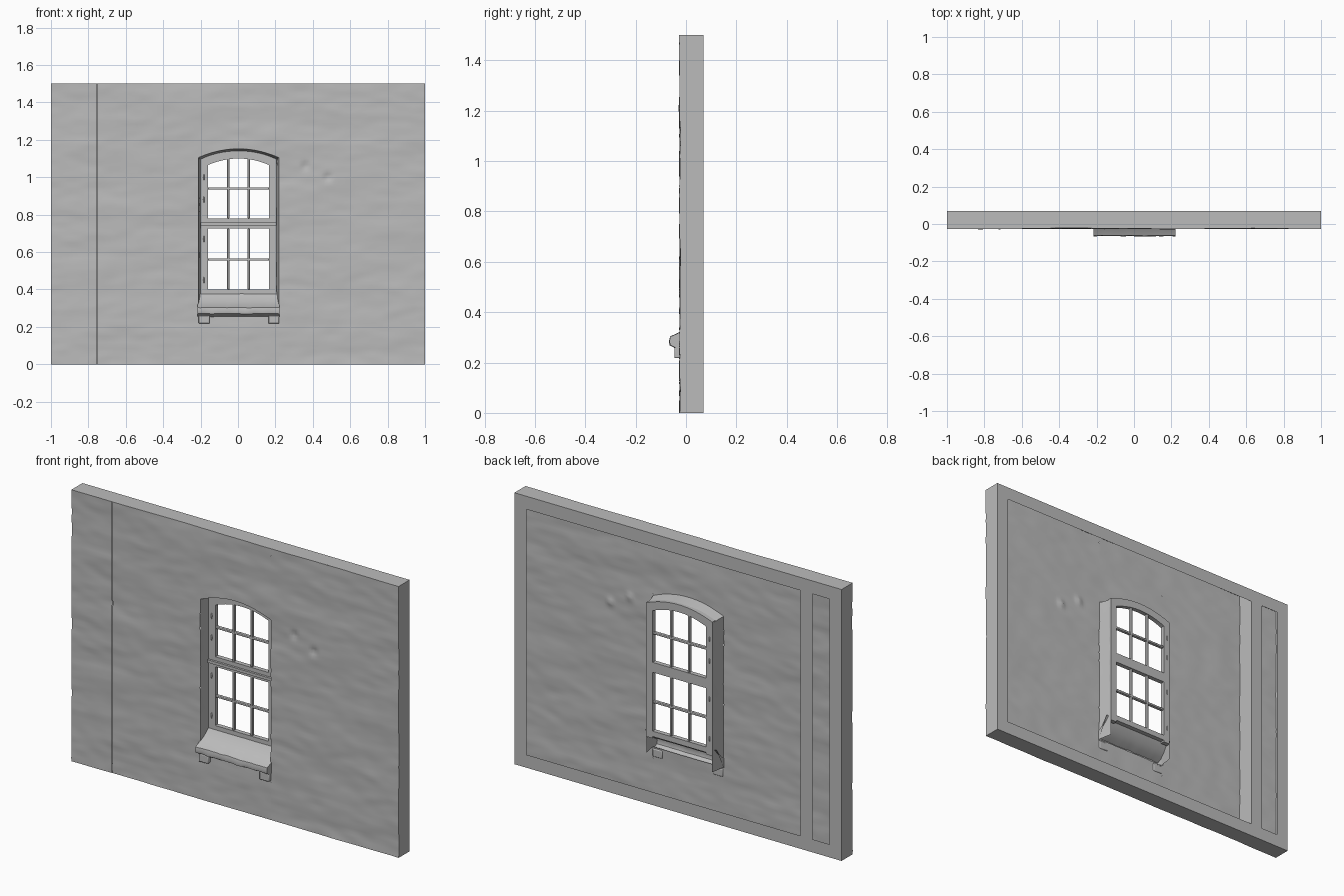
import bpy, bmesh
from math import exp
from mathutils import Vector, noise

cube = bpy.data.objects.get("Cube")
if cube:
    bpy.data.objects.remove(cube, do_unlink=True)

# One plaster grey for everything
GREY = (0.5, 0.5, 0.5, 1)
plaster = bpy.data.materials.new("plaster_grey")
plaster.use_nodes = True
plaster.diffuse_color = GREY
bsdf = plaster.node_tree.nodes["Principled BSDF"]
bsdf.inputs["Base Color"].default_value = GREY
bsdf.inputs["Roughness"].default_value = 0.9

BACK = 0.07                  # back plane of the wall
TOP = 1.5
SEAM = -0.75                 # joint between the two front sheets
MID, HALF = 0.003, 0.215     # window centre and half width
SILL_Z = 0.27                # bottom of the wall opening
FRAME = (0.03, 0.055)        # front and back of the window frame


def finish(name, bm, angle=0.6):
    mesh = bpy.data.meshes.new(name)
    bm.to_mesh(mesh)
    bm.free()
    obj = bpy.data.objects.new(name, mesh)
    bpy.context.collection.objects.link(obj)
    mesh.materials.append(plaster)
    bpy.ops.object.select_all(action="DESELECT")
    obj.select_set(True)
    bpy.context.view_layer.objects.active = obj
    bpy.ops.object.shade_smooth_by_angle(angle=angle)
    return obj


def patch(bm, f, nu, nv):
    """Grid surface from f(u, v) with u and v running from 0 to 1."""
    rows = [[bm.verts.new(f(i / nu, j / nv)) for i in range(nu + 1)]
            for j in range(nv + 1)]
    for a, b in zip(rows, rows[1:]):
        for i in range(nu):
            bm.faces.new((a[i], a[i + 1], b[i + 1], b[i]))
    return rows


def box(bm, x, y, z):
    made = bmesh.ops.create_cube(bm, size=1)["verts"]
    for v in made:
        v.co = [r[0] + (c + 0.5) * (r[1] - r[0]) for c, r in zip(v.co, (x, y, z))]


def lerp(a, b, t):
    return a + (b - a) * t


def arch(x, rise=0.047, base=1.105, half=HALF):
    return base + rise * (1 - ((x - MID) / half) ** 2)


def wall_y(x, z):
    """Uneven hand-plastered front surface with two chipped spots."""
    y = -0.025 + 0.004 * noise.noise(Vector((x * 2.5, 3, z * 9)))
    y += 0.002 * noise.noise(Vector((x * 9, 7, z * 25)))
    for cx, cz in ((0.36, 1.06), (0.48, 1.0)):
        y += 0.012 * exp(-((x - cx) ** 2 + (z - cz) ** 2) / 0.0003)
    return y


def sheet(bm, x0, x1, low, high, nu, nv):
    def f(u, v):
        x = lerp(x0, x1, u)
        z = lerp(low(x), high(x), v)
        return x, wall_y(x, z), z
    patch(bm, f, nu, nv)


# Plastered front, in two sheets, around the arched opening
floor, ceiling = (lambda x: 0), (lambda x: TOP)
bm = bmesh.new()
sheet(bm, SEAM, MID - HALF, floor, ceiling, 36, 90)
sheet(bm, MID + HALF, 1, floor, ceiling, 52, 90)
sheet(bm, MID - HALF, MID + HALF, floor, lambda x: SILL_Z, 24, 16)
sheet(bm, MID - HALF, MID + HALF, arch, ceiling, 24, 21)
finish("front_wall", bm)

bm = bmesh.new()
sheet(bm, -1, SEAM - 0.003, floor, ceiling, 16, 90)
finish("front_wall_side_strip", bm)

# Outer edges and the inner web behind the seam
bm = bmesh.new()
for x, flip in ((-1, True), (1, False), (SEAM, False)):
    def side(u, v, x=x, flip=flip):
        z = v * TOP
        t = 1 - u if flip else u
        return x, lerp(wall_y(x, z), BACK, t), z
    patch(bm, side, 1, 90)
for z, flip in ((0, False), (TOP, True)):
    def edge(u, v, z=z, flip=flip):
        x = lerp(-1, 1, u)
        t = 1 - v if not flip else v
        return x, lerp(wall_y(x, z), BACK, t), z
    patch(bm, edge, 100, 1)
finish("wall_edges", bm)

# Flat back border with a rib; two open bays look into the hollow wall
bm = bmesh.new()
xs = (-1, -0.927, -0.823, SEAM, 0.927, 1)
zs = (0, 0.072, 1.428, TOP)
grid = [[bm.verts.new((x, BACK, z)) for x in xs] for z in zs]
for j in range(3):
    for i in range(5):
        if not (j == 1 and i in (1, 3)):
            bm.faces.new((grid[j][i], grid[j + 1][i],
                          grid[j + 1][i + 1], grid[j][i + 1]))
finish("back_border", bm)


# Splayed reveal from the plaster to the window frame
def outline(t, inset):
    half = HALF - inset
    if t < 0.3:
        return MID - half, lerp(SILL_Z, 1.105 - inset, t / 0.3)
    if t > 0.7:
        return MID + half, lerp(1.105 - inset, SILL_Z, (t - 0.7) / 0.3)
    x = lerp(MID - half, MID + half, (t - 0.3) / 0.4)
    return x, arch(x, base=1.105 - inset, half=half)


def reveal(u, v):
    x, z = outline(u, 0.014 * v)
    wobble = 0.003 * noise.noise(Vector((x * 20, v * 5, z * 30))) * (v < 1)
    return x + wobble * (0 < v), lerp(wall_y(x, z), FRAME[1], v), z


bm = bmesh.new()
patch(bm, reveal, 60, 3)
finish("window_reveal", bm)

# Window frame: stiles, rails and arched head
IN, OUT = 0.163, HALF - 0.012
bm = bmesh.new()
for s in (-1, 1):
    xr = sorted((MID + s * IN, MID + s * OUT))
    box(bm, xr, FRAME, (0.36, 1.1))
box(bm, (MID - IN, MID + IN), FRAME, (0.37, 0.4))
box(bm, (MID - IN, MID + IN), FRAME, (0.725, 0.78))
box(bm, (MID - OUT, MID + OUT), (0.018, 0.04), (0.742, 0.758))


def head(u, v):
    """Closed rectangular section swept along the arch."""
    x = lerp(MID - OUT, MID + OUT, u)
    low, high = arch(x, 0.06, 1.04), arch(x, 0.047, 1.094)
    corner = round(v * 4) % 4
    return x, FRAME[corner in (1, 2)], high if corner in (2, 3) else low


patch(bm, head, 24, 4)
bmesh.ops.remove_doubles(bm, verts=bm.verts, dist=0.0001)
bmesh.ops.recalc_face_normals(bm, faces=bm.faces)
finish("window_frame", bm)

# Glazing bars
bm = bmesh.new()
bar_y, r = (0.033, 0.052), 0.006
for x in (-0.052, 0.058):
    box(bm, (x - r, x + r), bar_y, (0.4, 0.725))
    box(bm, (x - r, x + r), bar_y, (0.78, 1.1))
for z in (0.56, 0.94):
    box(bm, (MID - IN, MID + IN), bar_y, (z - r, z + r))
bars = finish("glazing_bars", bm)
bevel = bars.modifiers.new("soft_edges", "BEVEL")
bevel.width, bevel.segments = 0.003, 2

# Oval hinge lugs on one stile
bm = bmesh.new()
for z in (0.45, 0.67, 0.88, 1.0):
    ball = bmesh.ops.create_uvsphere(bm, u_segments=12, v_segments=8, radius=1)
    for v in ball["verts"]:
        v.co = (v.co.x * 0.006 - 0.182, v.co.y * 0.017 + 0.042, v.co.z * 0.025 + z)
finish("hinge_lugs", bm)

# Sloping sill with a lip, open underneath
profile = [(-0.028, 0.255), (-0.045, 0.26), (-0.063, 0.27), (-0.066, 0.285),
           (-0.062, 0.303), (-0.03, 0.318), (0.0, 0.34), (0.025, 0.37),
           (0.04, 0.39)]


def sill(u, v):
    y, z = profile[round(v * (len(profile) - 1))]
    x = lerp(-0.216, 0.222, u)
    wear = 0.003 * noise.noise(Vector((x * 25, y * 20, z * 20)))
    return x, y + wear, z + wear


bm = bmesh.new()
rows = patch(bm, sill, 28, len(profile) - 1)
bm.faces.new([row[0] for row in reversed(rows)])
bm.faces.new([row[-1] for row in rows])
finish("window_sill", bm)

# Brackets under the sill ends
bm = bmesh.new()
for x in (-0.21, 0.162):
    box(bm, (x, x + 0.058), (-0.046, -0.02), (0.217, 0.262))
brackets = finish("sill_brackets", bm)
bevel = brackets.modifiers.new("worn_edges", "BEVEL")
bevel.width, bevel.segments = 0.005, 2
